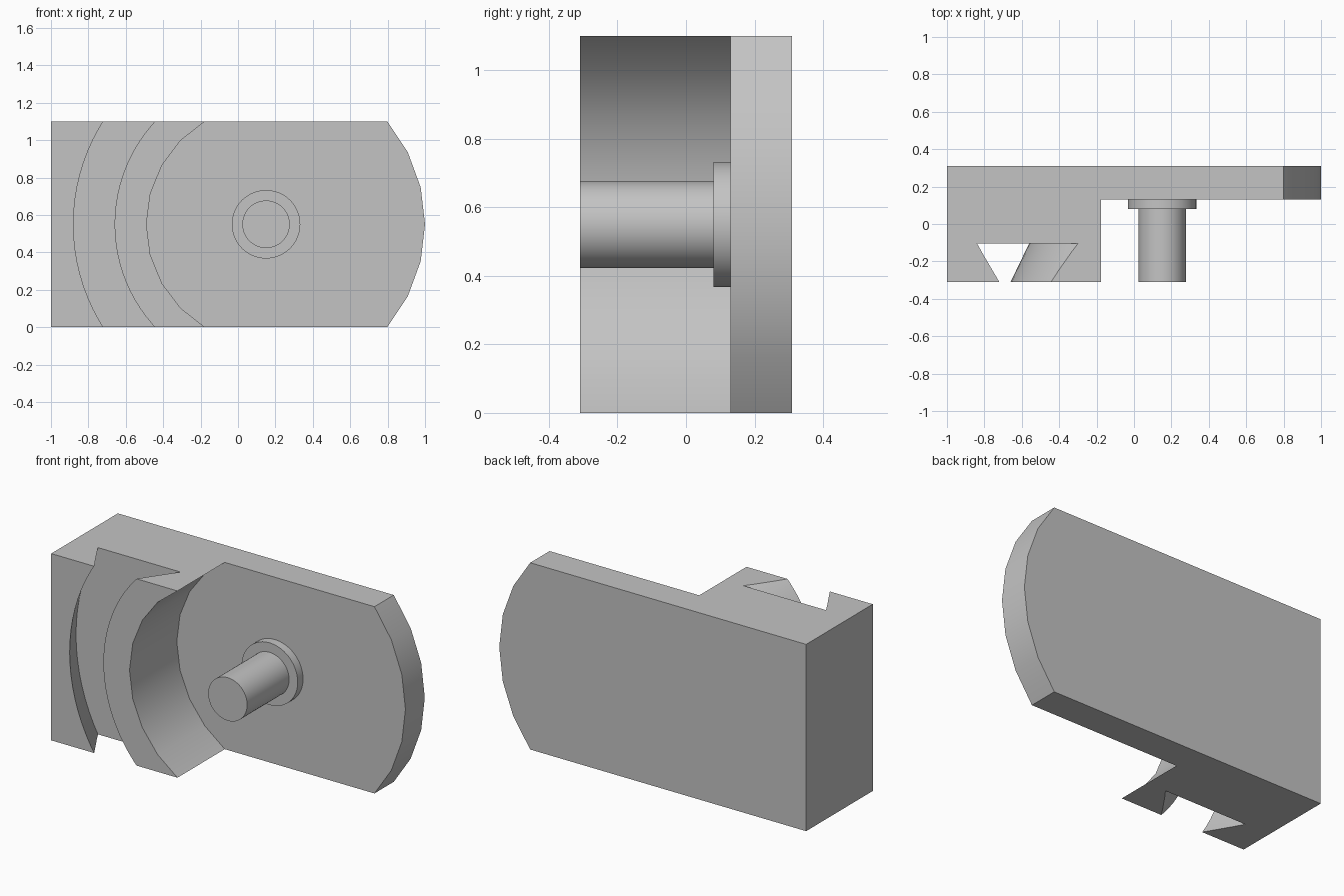
import bpy, bmesh
from math import sin, cos, asin, pi, radians
from mathutils import Matrix, Vector

cube = bpy.data.objects.get("Cube")
if cube:
    bpy.data.objects.remove(cube, do_unlink=True)

AXIS_X, AXIS_Z = 0.15, 0.55          # common centre of every arc
HEIGHT, FRONT, BACK, PLATE_FRONT = 1.1, -0.31, 0.31, 0.13

grey = bpy.data.materials.new("plain grey")
grey.use_nodes = True
colour = (0.55, 0.55, 0.55, 1)
grey.diffuse_color = colour
grey.node_tree.nodes["Principled BSDF"].inputs["Base Color"].default_value = colour


def finish(name, bm):
    bmesh.ops.recalc_face_normals(bm, faces=bm.faces)
    mesh = bpy.data.meshes.new(name)
    bm.to_mesh(mesh)
    bm.free()
    mesh.materials.append(grey)
    obj = bpy.data.objects.new(name, mesh)
    bpy.context.collection.objects.link(obj)
    return obj


def prism(name, outline, y0, y1):
    bm = bmesh.new()
    face = bm.faces.new([bm.verts.new((x, y0, z)) for x, z in outline])
    top = bmesh.ops.extrude_face_region(bm, geom=[face])["geom"]
    bmesh.ops.translate(bm, vec=(0, y1 - y0, 0),
                        verts=[v for v in top if isinstance(v, bmesh.types.BMVert)])
    return finish(name, bm)


def revolve(name, profile, steps, closed=False):
    """Spin a (radius, y) profile around the front-to-back axis."""
    bm = bmesh.new()
    verts = [bm.verts.new((AXIS_X + r, y, AXIS_Z)) for r, y in profile]
    pairs = list(zip(verts, verts[1:])) + ([(verts[-1], verts[0])] if closed else [])
    edges = [bm.edges.new(p) for p in pairs]
    bmesh.ops.spin(bm, geom=verts + edges, cent=(AXIS_X, 0, AXIS_Z),
                   axis=(0, 1, 0), angle=2 * pi, steps=steps)
    bmesh.ops.remove_doubles(bm, verts=bm.verts, dist=1e-4)
    return finish(name, bm)


def arc(radius, side, steps):
    """Arc from the top to the bottom of the body, as (x, z) points."""
    half = asin(AXIS_Z / radius)
    angles = [half * (1 - 2 * i / steps) for i in range(steps + 1)]
    return [(AXIS_X + side * radius * cos(a), AXIS_Z + radius * sin(a)) for a in angles]


def smooth(obj):
    bpy.ops.object.select_all(action="DESELECT")
    obj.select_set(True)
    bpy.context.view_layer.objects.active = obj
    bpy.ops.object.shade_smooth_by_angle(angle=radians(30))


def cut(obj, cutter):
    mod = obj.modifiers.new(cutter.name, "BOOLEAN")
    mod.operation, mod.solver, mod.object = "DIFFERENCE", "EXACT", cutter
    bpy.ops.object.select_all(action="DESELECT")
    obj.select_set(True)
    bpy.context.view_layer.objects.active = obj
    bpy.ops.object.modifier_apply(modifier=mod.name)
    bpy.data.objects.remove(cutter, do_unlink=True)


# Body: full-depth slab with a rounded end
rounded_end = arc(0.85, 1, 6)
body = prism("body", [(-1, 0), (-1, HEIGHT)] + rounded_end, FRONT, BACK)

# Pocket with a concave wall, leaving a thin plate behind
wall = arc(0.64, -1, 8)
edge_x = wall[0][0]
pocket = prism("pocket_cutter", wall + [(edge_x, -0.2), (1.2, -0.2), (1.2, 1.3), (edge_x, 1.3)],
               FRONT - 0.1, PLATE_FRONT)
cut(body, pocket)

# Curved dovetail groove
groove = revolve("groove_cutter",
                 [(0.858, -0.41), (0.711, -0.105), (1.132, -0.105), (0.98, -0.41)], 96, True)
cut(body, groove)
smooth(body)

# Pin with its collar
pin = revolve("pin_and_collar",
              [(0, FRONT), (0.127, FRONT), (0.127, 0.08), (0.183, 0.08),
               (0.183, PLATE_FRONT + 0.01), (0, PLATE_FRONT + 0.01)], 48)
smooth(pin)
